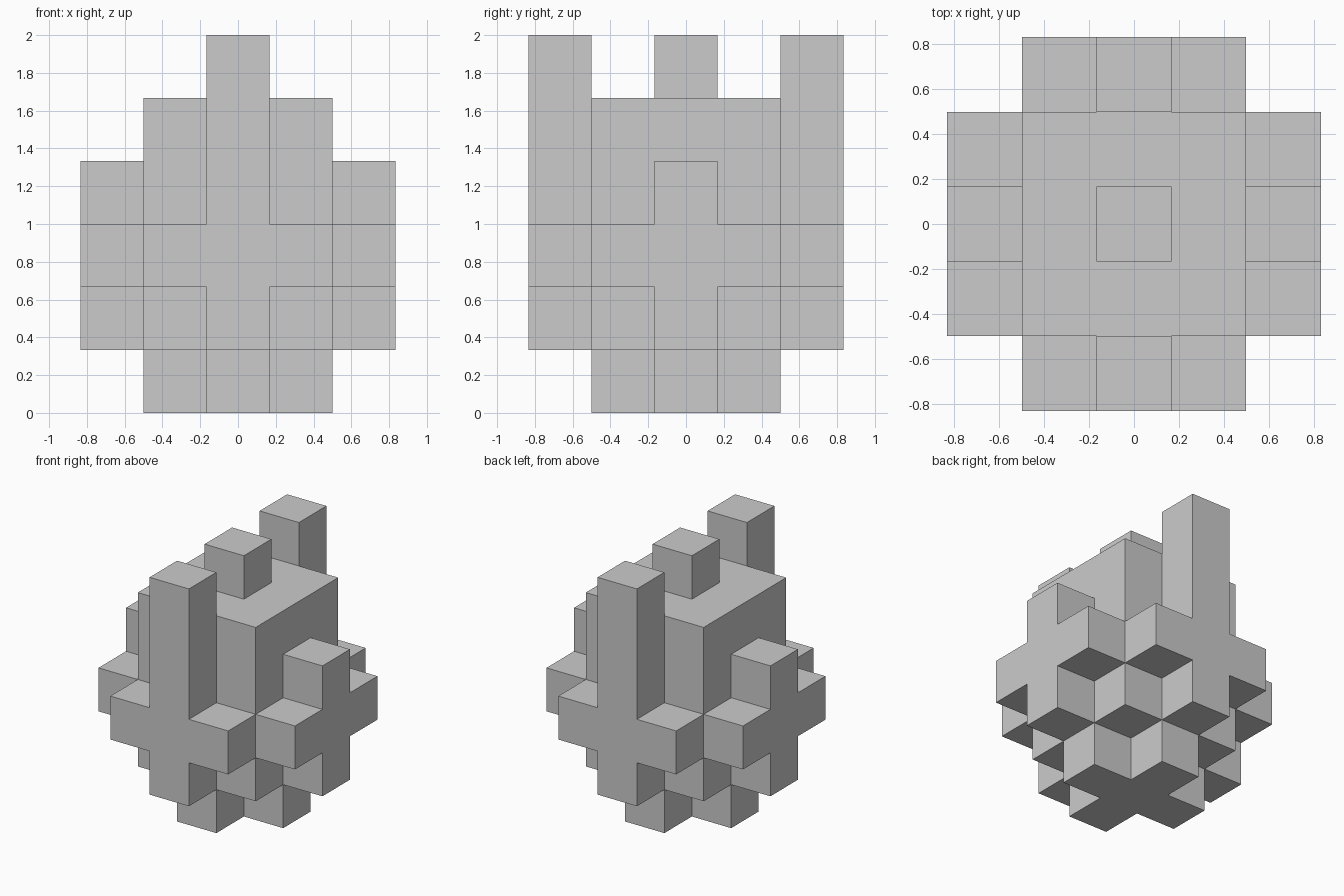
import bpy, bmesh
from math import pi
from mathutils import Matrix

if "Cube" in bpy.data.objects:
    bpy.data.objects.remove(bpy.data.objects["Cube"])

U = 1 / 3  # one block of the stepped grid


def finish(name, bm):
    bmesh.ops.recalc_face_normals(bm, faces=bm.faces[:])
    mesh = bpy.data.meshes.new(name)
    bm.to_mesh(mesh)
    bm.free()
    obj = bpy.data.objects.new(name, mesh)
    bpy.context.collection.objects.link(obj)
    return obj


def box(name, centre, size):
    bm = bmesh.new()
    bmesh.ops.create_cube(bm, size=1, matrix=Matrix.Translation([c * U for c in centre])
                          @ Matrix.Diagonal((*[s * U for s in size], 1)))
    return finish(name, bm)


def cross(name, down, up, matrix):
    """One-block-thick cross, three blocks wide, in local x/y, extruded along +z."""
    half = [(.5, down), (.5, -.5), (1.5, -.5), (1.5, .5), (.5, .5), (.5, up)]
    outline = half + [(-x, y) for x, y in reversed(half)]
    bm = bmesh.new()
    face = bm.faces.new([bm.verts.new((x * U, y * U, 0)) for x, y in outline])
    ext = bmesh.ops.extrude_face_region(bm, geom=[face])
    bmesh.ops.translate(bm, vec=(0, 0, U),
                        verts=[v for v in ext["geom"] if isinstance(v, bmesh.types.BMVert)])
    bmesh.ops.transform(bm, matrix=matrix, verts=bm.verts[:])
    return finish(name, bm)


# Central block and the small block on its top
box("core", (0, 0, 3), (3, 3, 4))
box("top_block", (0, 0, 5.5), (1, 1, 1))

# Cross-shaped foot lying flat
cross("foot", -1.5, 1.5, Matrix.Identity(4))

# Upright crosses: tall on front and back, short on the two sides
stand = Matrix.Translation((0, -1.5 * U, 2.5 * U)) @ Matrix.Rotation(pi / 2, 4, 'X')
for i, (name, up) in enumerate([("front_cross", 3.5), ("right_cross", 1.5),
                                ("back_cross", 3.5), ("left_cross", 1.5)]):
    cross(name, -1.5, up, Matrix.Rotation(i * pi / 2, 4, 'Z') @ stand)
